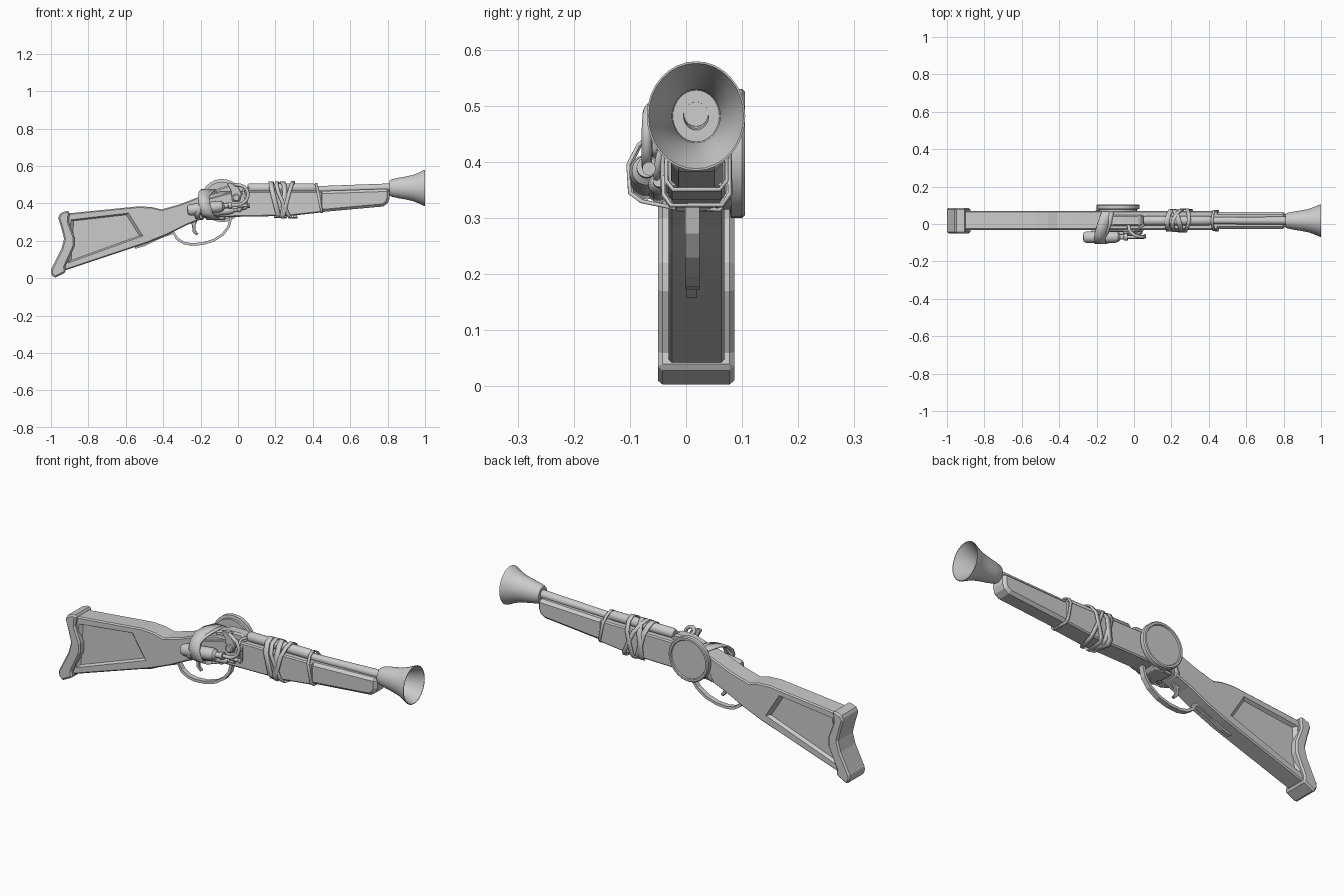
import bpy, bmesh, math
from mathutils import Vector

if "Cube" in bpy.data.objects:
    bpy.data.objects.remove(bpy.data.objects["Cube"])

CY = 0.018  # centre line of the gun across y


def finish(name, bm, smooth=True):
    bmesh.ops.recalc_face_normals(bm, faces=bm.faces)
    me = bpy.data.meshes.new(name)
    bm.to_mesh(me)
    bm.free()
    ob = bpy.data.objects.new(name, me)
    bpy.context.collection.objects.link(ob)
    if smooth:
        bpy.ops.object.select_all(action='DESELECT')
        ob.select_set(True)
        bpy.context.view_layer.objects.active = ob
        bpy.ops.object.shade_smooth_by_angle(angle=math.radians(35))
    return ob


def bevel(ob, width, segments=1):
    m = ob.modifiers.new("bevel", 'BEVEL')
    m.width, m.segments, m.limit_method = width, segments, 'ANGLE'
    m.angle_limit = math.radians(40)
    return ob


def prism(name, pts, y0, y1, inset=1.0):
    """Side profile (x, z) from y0 to y1; inset shrinks the outline at y1."""
    bm = bmesh.new()
    c = sum((Vector(p) for p in pts), Vector((0, 0))) / len(pts)
    a = [bm.verts.new((x, y0, z)) for x, z in pts]
    b = [bm.verts.new((c.x + (x - c.x) * inset, y1, c.y + (z - c.y) * inset)) for x, z in pts]
    bm.faces.new(a)
    bm.faces.new(b[::-1])
    n = len(pts)
    for i in range(n):
        bm.faces.new((a[i], b[i], b[(i + 1) % n], a[(i + 1) % n]))
    return finish(name, bm, False)


def lathe(name, prof, origin, direction, sides=24, squash=1.0):
    """Revolve (distance, radius) points about a line."""
    d = Vector(direction).normalized()
    u = Vector((0, 0, 1)) if abs(d.y) > 0.9 else Vector((0, 1, 0))
    u = (u - d * u.dot(d)).normalized()
    w = d.cross(u)
    bm = bmesh.new()
    rings = []
    for t, r in prof:
        ring = []
        for i in range(sides):
            a = math.tau * i / sides
            ring.append(bm.verts.new(Vector(origin) + d * t
                                     + u * (r * squash * math.cos(a)) + w * (r * math.sin(a))))
        rings.append(ring)
    for p, q in zip(rings, rings[1:]):
        for i in range(sides):
            j = (i + 1) % sides
            bm.faces.new((p[i], p[j], q[j], q[i]))
    bm.faces.new(rings[0][::-1])
    bm.faces.new(rings[-1])
    return finish(name, bm)


def tube(name, pts, radius, flat=1.0, closed=False):
    """Smooth rod along points; flat stretches it across y."""
    cu = bpy.data.curves.new(name, 'CURVE')
    cu.dimensions = '3D'
    cu.bevel_depth, cu.bevel_resolution, cu.resolution_u = radius, 3, 6
    cu.use_fill_caps = True
    sp = cu.splines.new('BEZIER')
    sp.bezier_points.add(len(pts) - 1)
    sp.use_cyclic_u = closed
    for bp, p in zip(sp.bezier_points, pts):
        bp.co = p
        bp.handle_left_type = bp.handle_right_type = 'AUTO'
    ob = bpy.data.objects.new(name, cu)
    bpy.context.collection.objects.link(ob)
    return ob


def ribbon(name, pts, width, across, thick):
    """Flat strip along (x, z) points, 'across' wide in y."""
    up, low = [], []
    for i, p in enumerate(pts):
        t = (Vector(pts[min(i + 1, len(pts) - 1)]) - Vector(pts[max(i - 1, 0)])).normalized()
        n = Vector((-t.y, t.x)) * thick / 2
        up.append(tuple(Vector(p) + n))
        low.append(tuple(Vector(p) - n))
    return prism(name, up + low[::-1], across - width / 2, across + width / 2)


def band(name, loop, x, width, lean=0.0, side=0.0, thick=0.007):
    """Strap round a closed (y, z) loop; lean skews x with z, side with y."""
    bm = bmesh.new()
    a, b = [], []
    for y, z in loop:
        xx = x + lean * (z - 0.42) + side * (y - CY)
        a.append(bm.verts.new((xx - width / 2, y, z)))
        b.append(bm.verts.new((xx + width / 2, y, z)))
    n = len(loop)
    for i in range(n):
        j = (i + 1) % n
        bm.faces.new((a[i], a[j], b[j], b[i]))
    ob = finish(name, bm)
    m = ob.modifiers.new("solid", 'SOLIDIFY')
    m.thickness, m.offset = thick, 0
    return ob


# Wooden stock: butt, wrist and receiver in one slab
stock = prism("stock", [(-0.92, 0.345), (-0.53, 0.384), (-0.46, 0.38), (-0.41, 0.367), (-0.31, 0.395),
                        (-0.2, 0.438), (-0.1, 0.462), (0.06, 0.465), (0.45, 0.465), (0.45, 0.352),
                        (0.28, 0.333), (-0.17, 0.325), (-0.27, 0.285), (-0.37, 0.235), (-0.48, 0.19),
                        (-0.93, 0.04)], -0.031, 0.069)
bevel(stock, 0.006)

# Recessed panel on both sides of the butt
panel = [(-0.9, 0.315), (-0.58, 0.352), (-0.5, 0.225), (-0.915, 0.075)]
for s in (-1, 1):
    cut = prism("panel_cutter", panel, CY + s * 0.056, CY + s * 0.034, 0.88)
    bm = bmesh.new()
    bm.from_mesh(cut.data)
    bmesh.ops.recalc_face_normals(bm, faces=bm.faces)
    bm.to_mesh(cut.data)
    bm.free()
    cut.hide_render = True
    cut.hide_viewport = True
    m = stock.modifiers.new("panel", 'BOOLEAN')
    m.object, m.operation, m.solver = cut, 'DIFFERENCE', 'EXACT'

# Butt plate
bevel(prism("butt_plate", [(-0.915, 0.361), (-0.95, 0.347), (-0.962, 0.325), (-0.945, 0.27), (-0.93, 0.21),
                           (-0.945, 0.155), (-0.998, 0.05), (-1.0, 0.025), (-0.982, 0.0), (-0.92, 0.032),
                           (-0.925, 0.06), (-0.875, 0.17), (-0.875, 0.22), (-0.905, 0.3),
                           (-0.9, 0.355)], -0.05, 0.086), 0.012)

# Fore end with slanted nose
bevel(prism("fore_end", [(0.43, 0.465), (0.81, 0.478), (0.81, 0.425), (0.8, 0.4), (0.775, 0.383),
                         (0.43, 0.352)], -0.027, 0.065), 0.014)

# Barrels and flared muzzle
lathe("barrel_sleeve", [(0, 0.018), (0.01, 0.025), (0.35, 0.025), (0.37, 0.018)], (0.05, CY, 0.482), (1, 0, 0))
lathe("barrel", [(0, 0.018), (0.44, 0.022)], (0.4, CY, 0.473), (1, 0, 0.028))
lathe("muzzle_horn", [(0, 0.022), (0, 0.04), (0.01, 0.046), (0.05, 0.055), (0.09, 0.062), (0.125, 0.07),
                      (0.155, 0.082), (0.185, 0.0965), (0.19, 0.0975), (0.19, 0.094), (0.15, 0.075),
                      (0.11, 0.06), (0.06, 0.048), (0.03, 0.046), (0.03, 0.025), (0.012, 0.022)],
      (0.81, CY, 0.482), (1, 0, 0), 32, 0.9)

# Round drum on the far side
lathe("side_drum", [(0, 0.1), (0.012, 0.1), (0.014, 0.115), (0.034, 0.115), (0.039, 0.11), (0.039, 0.1),
                    (0.033, 0.097)], (-0.085, 0.066, 0.415), (0, 1, 0), 32)

# Lock, hammer and breech fittings
bevel(prism("lock_plate", [(-0.2, 0.36), (-0.18, 0.42), (-0.05, 0.455), (0.05, 0.45), (0.05, 0.37),
                           (-0.05, 0.345)], -0.042, -0.025), 0.005)
bevel(prism("breech_block", [(-0.13, 0.44), (-0.12, 0.475), (-0.05, 0.497), (0.03, 0.497), (0.06, 0.46)],
            -0.012, 0.048), 0.008)
bevel(prism("hammer", [(-0.03, 0.41), (-0.04, 0.47), (-0.06, 0.505), (-0.045, 0.512), (0.0, 0.495),
                       (0.02, 0.45), (0.01, 0.41)], -0.052, -0.038), 0.003)
lathe("hammer_pivot", [(0, 0.02), (0.02, 0.02), (0.024, 0.015)], (-0.01, -0.04, 0.43), (0, -1, 0), 16)

# Trigger, guard and tail strap
ribbon("trigger_guard", [(-0.39, 0.228), (-0.345, 0.243), (-0.325, 0.21), (-0.29, 0.188), (-0.25, 0.18),
                         (-0.19, 0.184), (-0.13, 0.202), (-0.08, 0.235), (-0.05, 0.275), (-0.035, 0.335)],
       0.026, 0.011, 0.014)
ribbon("guard_tail", [(-0.55, 0.162), (-0.5, 0.176), (-0.44, 0.206), (-0.38, 0.232)], 0.018, 0.01, 0.01)
bevel(prism("trigger", [(-0.26, 0.31), (-0.215, 0.315), (-0.228, 0.28), (-0.226, 0.255), (-0.21, 0.235),
                        (-0.225, 0.23), (-0.244, 0.25), (-0.245, 0.28)], 0.004, 0.02), 0.003)
bevel(prism("trigger_plate", [(-0.18, 0.33), (-0.17, 0.312), (-0.08, 0.312), (-0.06, 0.33)], -0.02, 0.055), 0.003)

# Gas bottles strapped to the near side
bottle = [(0, 0.012), (0.004, 0.024), (0.018, 0.031), (0.17, 0.031), (0.19, 0.026), (0.2, 0.014),
          (0.22, 0.013), (0.222, 0.018), (0.24, 0.018)]
lathe("large_bottle", bottle, (-0.272, -0.07, 0.362), (1, 0, 0.12))
lathe("small_bottle", [(t * 0.9, r * 0.62) for t, r in bottle], (-0.2, -0.048, 0.345), (1, 0, 0.1))

# Feed pipes
tube("feed_pipe", [(-0.04, -0.07, 0.39), (0.02, -0.07, 0.398), (0.05, -0.07, 0.43), (0.045, -0.069, 0.475),
                   (0.015, -0.064, 0.496), (-0.02, -0.04, 0.497), (-0.03, 0.0, 0.485)], 0.009)
tube("thin_pipe", [(-0.02, -0.05, 0.365), (0.025, -0.052, 0.38), (0.04, -0.045, 0.42), (0.03, -0.02, 0.47),
                   (0.06, 0.0, 0.485)], 0.006)
lathe("valve_spout", [(0, 0.01), (0.05, 0.008), (0.055, 0.012), (0.065, 0.012)], (0.0, -0.066, 0.388), (1, 0, 0))

# Straps over the bottles
near = [(0.06, 0.47), (0.0, 0.472), (-0.05, 0.46), (-0.085, 0.43), (-0.103, 0.395), (-0.1, 0.345),
        (-0.08, 0.33), (-0.02, 0.318), (0.06, 0.315), (0.076, 0.33), (0.076, 0.45)]
band("bottle_strap_wide", near, -0.145, 0.06, -0.3, 0.35)
band("bottle_strap_narrow", [(CY + (y - CY) * 0.97, z) for y, z in near], -0.155, 0.025, 0.5, 0.2)

# Wraps binding barrel to stock
wrap = [(-0.037, 0.455), (-0.012, 0.496), (CY, 0.512), (0.048, 0.496), (0.074, 0.455), (0.075, 0.345),
        (0.062, 0.325), (-0.025, 0.325), (-0.038, 0.345)]
for i, (x, w, lean, side) in enumerate([(0.2, 0.026, -0.25, 0.1), (0.23, 0.026, 0.1, -0.3),
                                        (0.25, 0.02, -0.45, 0.3), (0.27, 0.02, 0.25, 0.1)]):
    grow = 1 + 0.025 * i
    band("barrel_wrap_%d" % (i + 1), [(CY + (y - CY) * grow, 0.42 + (z - 0.42) * (1 + 0.01 * i))
                                      for y, z in wrap], x, w, lean, side)
band("fore_band", [(CY + (y - CY) * 0.96, 0.351 + (z - 0.325) * 0.82) for y, z in wrap], 0.435, 0.013, -0.2)
